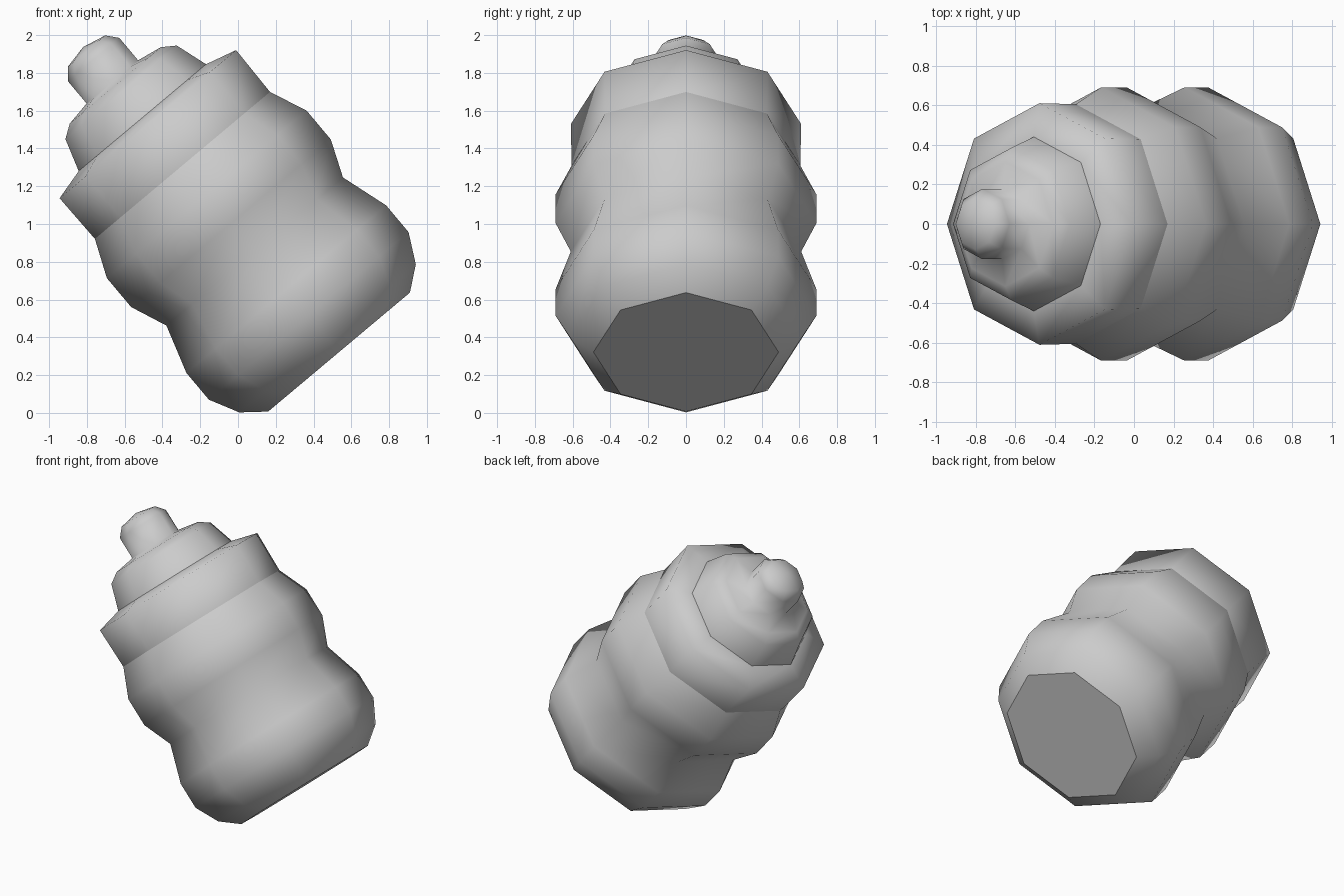
import bpy, bmesh, math

SIDES = 8
TILT = math.radians(-40)
BASE = (0.535, 0, 0.322)

cube = bpy.data.objects.get("Cube")
if cube:
    bpy.data.objects.remove(cube)

grey = bpy.data.materials.new("light grey")
grey.use_nodes = True
colour = (0.6, 0.6, 0.6, 1)
grey.diffuse_color = colour
grey.node_tree.nodes["Principled BSDF"].inputs["Base Color"].default_value = colour


def lathe(name, profile, floor=False):
    """Turn (radius, height) points about the tilted bottle axis."""
    bm = bmesh.new()
    rings = []
    for r, h in profile:
        count = SIDES if r > 0 else 1
        rings.append([bm.verts.new((r * math.cos(math.tau * i / SIDES),
                                    r * math.sin(math.tau * i / SIDES), h))
                      for i in range(count)])
    for low, high in zip(rings, rings[1:]):
        for i in range(SIDES):
            j = (i + 1) % SIDES
            if len(high) == 1:
                bm.faces.new((low[i], low[j], high[0]))
            else:
                bm.faces.new((low[i], low[j], high[j], high[i]))
    for face in bm.faces:
        face.smooth = True
    # Flat floor with a crisp rim
    if floor:
        bottom = bm.faces.new(rings[0][::-1])
        for edge in bottom.edges:
            edge.smooth = False
    mesh = bpy.data.meshes.new(name)
    bm.to_mesh(mesh)
    bm.free()
    mesh.materials.append(grey)
    obj = bpy.data.objects.new(name, mesh)
    bpy.context.collection.objects.link(obj)
    obj.location = BASE
    obj.rotation_euler = (0, TILT, 0)
    return obj


# Bottle body with a pinched waist
lathe("bottle_body", [(0.49, 0), (0.61, 0.095), (0.69, 0.25), (0.69, 0.435),
                      (0.61, 0.695), (0.69, 0.89), (0.69, 1.09), (0.605, 1.29)],
      floor=True)

# Screw collar with a gently sloped top
lathe("collar", [(0.605, 1.29), (0.61, 1.575), (0.44, 1.62)])

# Soft teat with a rounded tip
lathe("teat", [(0.44, 1.62), (0.385, 1.795), (0.315, 1.843), (0.178, 1.867),
               (0.178, 2.022), (0.129, 2.08), (0, 2.108)])
